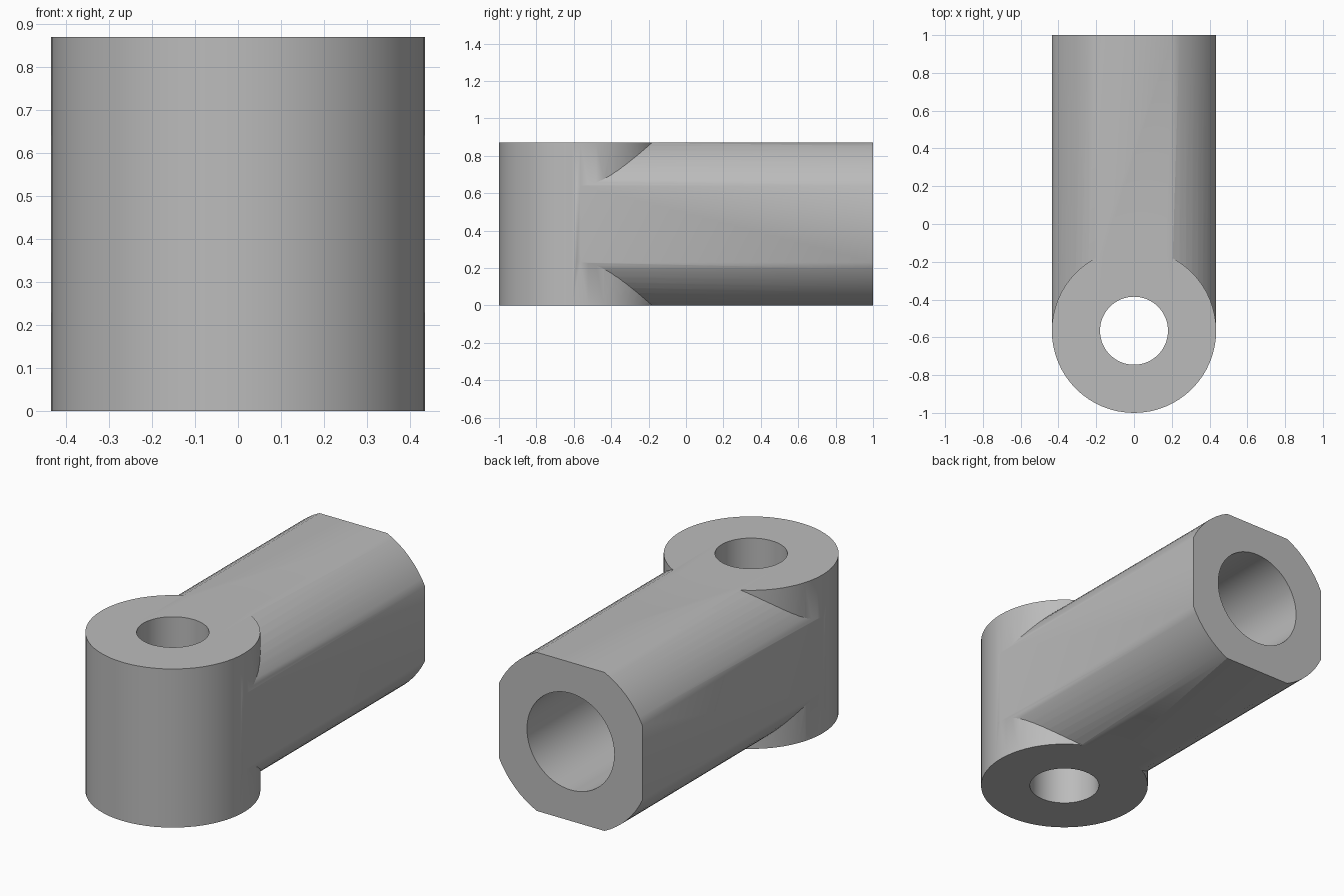
import bpy
import bmesh
from math import radians, atan2, hypot, cos, sin, pi
from mathutils import Matrix, Vector

if "Cube" in bpy.data.objects:
    bpy.data.objects.remove(bpy.data.objects["Cube"], do_unlink=True)

HALF = 0.435       # half width and half height of the whole part
FLAT = 0.205       # half width of each flat on the shank
EYE_Y = -0.565     # centre of the eye

metal = bpy.data.materials.new("plain grey metal")
metal.use_nodes = True
grey = (0.5, 0.5, 0.5, 1)
metal.diffuse_color = grey
metal.node_tree.nodes["Principled BSDF"].inputs["Base Color"].default_value = grey


def add_object(name, bm):
    bmesh.ops.recalc_face_normals(bm, faces=bm.faces)
    mesh = bpy.data.meshes.new(name)
    bm.to_mesh(mesh)
    bm.free()
    mesh.materials.append(metal)
    obj = bpy.data.objects.new(name, mesh)
    bpy.context.collection.objects.link(obj)
    return obj


def cylinder(name, radius, depth, centre, along_y=False):
    bm = bmesh.new()
    turn = Matrix.Rotation(radians(90), 4, "X") if along_y else Matrix()
    bmesh.ops.create_cone(bm, cap_ends=True, segments=64, radius1=radius, radius2=radius,
                          depth=depth, matrix=Matrix.Translation(centre) @ turn)
    return add_object(name, bm)


def shank(name, y_front, y_back, steps=8):
    # Round bar with four flats, extruded along y
    radius, start = hypot(HALF, FLAT), atan2(FLAT, HALF)
    bm = bmesh.new()
    ring = []
    for corner in range(4):
        for i in range(steps + 1):
            a = corner * pi / 2 + start + (pi / 2 - 2 * start) * i / steps
            ring.append(bm.verts.new((radius * cos(a), y_front, HALF + radius * sin(a))))
    face = bm.faces.new(ring)
    new = bmesh.ops.extrude_face_region(bm, geom=[face])["geom"]
    bmesh.ops.translate(bm, vec=Vector((0, y_back - y_front, 0)),
                        verts=[v for v in new if isinstance(v, bmesh.types.BMVert)])
    return add_object(name, bm)


def combine(target, other, operation):
    mod = target.modifiers.new(operation.title(), "BOOLEAN")
    mod.operation, mod.solver, mod.object = operation, "EXACT", other
    graph = bpy.context.evaluated_depsgraph_get()
    result = bpy.data.meshes.new_from_object(target.evaluated_get(graph))
    target.modifiers.clear()
    target.data = result
    bpy.data.objects.remove(other, do_unlink=True)


# Upright eye joined to the long shank
body = cylinder("rod_end", HALF, 2 * HALF, (0, EYE_Y, HALF))
combine(body, shank("shank", EYE_Y - 0.02, 1), "UNION")

# Pin hole through the eye, and blind bore in the back end
combine(body, cylinder("pin_hole", 0.18, 2, (0, EYE_Y, HALF)), "DIFFERENCE")
combine(body, cylinder("bore", 0.265, 1.2, (0, 0.5, HALF), along_y=True), "DIFFERENCE")

# Soft shading on the round surfaces, sharp rims
bpy.ops.object.select_all(action="DESELECT")
body.select_set(True)
bpy.context.view_layer.objects.active = body
bpy.ops.object.shade_smooth_by_angle(angle=radians(30))
